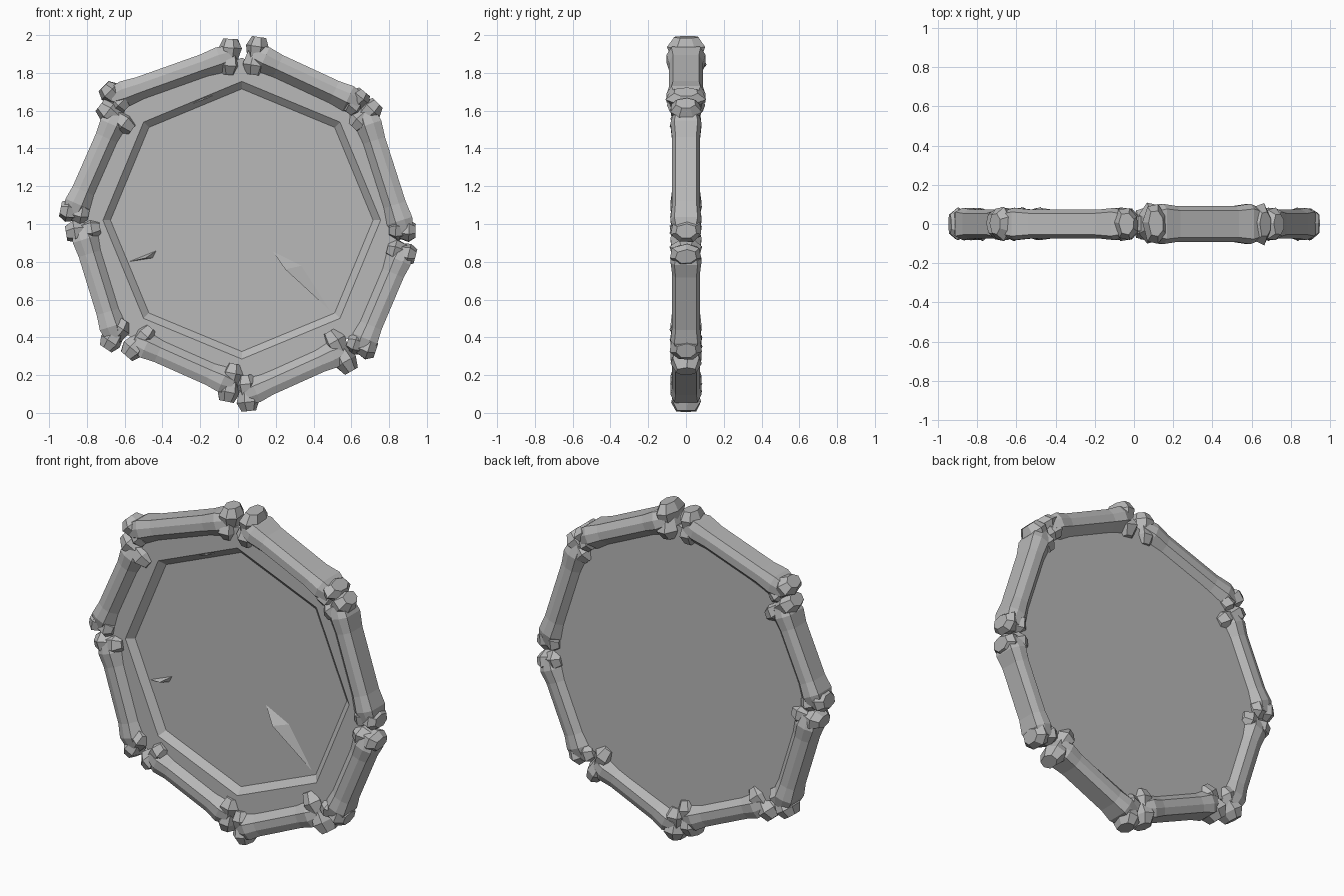
import bpy, bmesh, math, random
from mathutils import Vector

random.seed(4)
if "Cube" in bpy.data.objects:
    bpy.data.objects.remove(bpy.data.objects["Cube"], do_unlink=True)

stone = bpy.data.materials.new("stone grey")
stone.use_nodes = True
GREY = (0.48, 0.48, 0.48, 1)
stone.diffuse_color = GREY
stone.node_tree.nodes["Principled BSDF"].inputs["Base Color"].default_value = GREY


def finish(bm, name):
    bmesh.ops.recalc_face_normals(bm, faces=bm.faces)
    mesh = bpy.data.meshes.new(name)
    bm.to_mesh(mesh)
    bm.free()
    mesh.materials.append(stone)
    bpy.context.collection.objects.link(bpy.data.objects.new(name, mesh))


def skin(bm, rings):
    """Join rings of points into a closed solid."""
    loops = [[bm.verts.new(p) for p in ring] for ring in rings]
    n = len(loops[0])
    for a, b in zip(loops, loops[1:]):
        for i in range(n):
            j = (i + 1) % n
            bm.faces.new((a[i], a[j], b[j], b[i]))
    bm.faces.new(loops[0])
    bm.faces.new(loops[-1])


def loft(bm, start, end, stations, section, across, width, depth, jitter=0):
    """Sweep a section (across, depth) from start to end, scaled per station."""
    rings = []
    for t, s in stations:
        c = start.lerp(end, t)
        ring = []
        for u, v in section:
            wobble = s * (1 + random.uniform(-jitter, jitter))
            ring.append(c + across * u * width * wobble
                        + Vector((0, v * depth * wobble, 0)))
        rings.append(ring)
    skin(bm, rings)


def at(x, z, y=0.0):
    return Vector((x, y, z))


# Octagonal plate: flat back, raised rim and sunken front
CENTRE = at(0.02, 1.02)
FLOOR = 0.0


def octagon(radius, y):
    return [CENTRE + Vector((radius * math.sin(i * math.pi / 4), y,
                             radius * math.cos(i * math.pi / 4))) for i in range(8)]


bm = bmesh.new()
skin(bm, [octagon(0.86, 0.04), octagon(0.86, -0.035), octagon(0.735, -0.035),
          octagon(0.695, FLOOR)])
finish(bm, "plate")

# Shallow chips standing on the plate: outline points, then the peak
chips = [
    [(-0.44, 1.56), (-0.33, 1.68), (0.0, 1.735), (-0.18, 1.66)],
    [(0.16, 1.69), (0.28, 1.71), (0.33, 1.63), (0.25, 1.67)],
    [(0.18, 0.86), (0.34, 0.78), (0.5, 0.53), (0.25, 0.76)],
    [(-0.58, 0.80), (-0.43, 0.86), (-0.45, 0.82), (-0.49, 0.82)],
    [(0.14, 0.32), (0.30, 0.43), (0.26, 0.29), (0.22, 0.33)],
]
bm = bmesh.new()
for chip in chips:
    base = [bm.verts.new(at(x, z, FLOOR + 0.002)) for x, z in chip[:3]]
    peak = bm.verts.new(at(*chip[3], FLOOR - 0.035))
    bm.faces.new(base)
    for i in range(3):
        bm.faces.new((base[i], base[(i + 1) % 3], peak))
finish(bm, "plate_chips")

# Bones: outer and inner knob tips at the first end, then at the second end
bones = {
    "top_left": [(0.11, 1.99), (0.08, 1.79), (0.67, 1.70), (0.58, 1.59)],
    "upper_left": [(0.74, 1.64), (0.61, 1.51), (0.94, 0.965), (0.80, 0.97)],
    "lower_left": [(0.94, 0.83), (0.79, 0.87), (0.73, 0.33), (0.58, 0.38)],
    "bottom_left": [(0.60, 0.22), (0.48, 0.43), (0.06, 0.01), (0.04, 0.20)],
    "bottom_right": [(-0.06, 0.06), (-0.02, 0.26), (-0.59, 0.30), (-0.46, 0.45)],
    "lower_right": [(-0.70, 0.34), (-0.60, 0.49), (-0.91, 0.95), (-0.73, 0.98)],
    "upper_right": [(-0.94, 1.08), (-0.79, 1.05), (-0.73, 1.63), (-0.56, 1.50)],
    "top_right": [(-0.71, 1.73), (-0.59, 1.61), (-0.04, 1.98), (-0.05, 1.79)],
}
SHAFT = [(1, 0.75), (0.4, 1), (-0.3, 1), (-1, 0.4),
         (-1, -0.4), (-0.3, -1), (0.4, -1), (1, -0.75)]
KNOB = [(1, 0.45), (0.35, 1), (-0.6, 0.9), (-1, 0.1), (-0.6, -0.9), (0.35, -1), (1, -0.45)]

for name, tips in bones.items():
    bm = bmesh.new()
    depth = 0.095 if name == "top_left" else 0.076
    tips = [at(*p) for p in tips]
    ends = [(tips[0] + tips[1]) / 2, (tips[2] + tips[3]) / 2]
    along = (ends[1] - ends[0]).normalized()
    across = Vector((-along.z, 0, along.x))
    if across.dot(ends[0] - CENTRE) < 0:
        across.negate()

    # Shaft, flaring a little towards both ends
    loft(bm, ends[0], ends[1],
         [(-0.03, 0.85), (0.08, 1.08), (0.22, 0.96), (0.78, 0.96), (0.92, 1.08), (1.03, 0.85)],
         SHAFT, across, 0.066, depth)

    # Two chunky faceted knobs at each end
    for i, tip in enumerate(tips):
        root = ends[i // 2]
        direction = (tip - root).normalized()
        side = Vector((direction.z, 0, -direction.x))
        loft(bm, root, tip, [(-0.25, 0.75), (0.5, 1.06), (1, 0.68)],
             KNOB, side, 0.056, depth * 1.02, 0.07)
    finish(bm, "bone_" + name)
